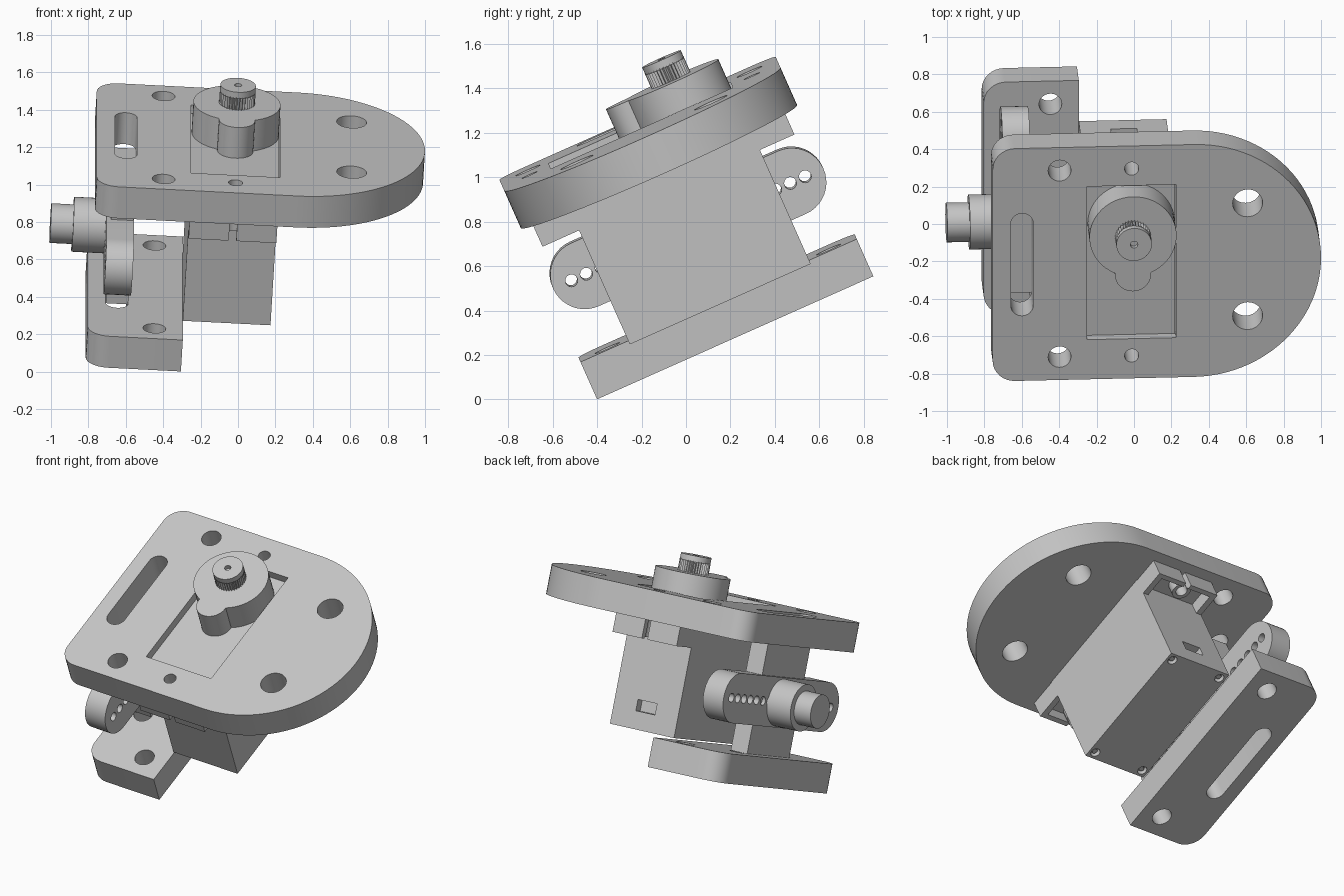
import bpy, bmesh, math
from mathutils import Matrix

if "Cube" in bpy.data.objects:
    bpy.data.objects.remove(bpy.data.objects["Cube"])

grey = bpy.data.materials.new("plain grey")
grey.use_nodes = True
colour = (0.56, 0.56, 0.56, 1)
grey.diffuse_color = colour
grey.node_tree.nodes["Principled BSDF"].inputs["Base Color"].default_value = colour

# The whole assembly leans back and rolls slightly
TILT = Matrix.Rotation(math.radians(24), 4, 'X') @ Matrix.Rotation(math.radians(3.2), 4, 'Y')
parts = []


def arc(cx, cy, r, start, end, n=12):
    angles = [math.radians(start + (end - start) * i / n) for i in range(n + 1)]
    return [(cx + r * math.cos(a), cy + r * math.sin(a)) for a in angles]


def circle(cx, cy, r, n=40):
    return arc(cx, cy, r, 0, 360, n)[:-1]


def rect(x0, x1, y0, y1):
    return [(x0, y0), (x1, y0), (x1, y1), (x0, y1)]


def prism(name, outline, low, high, axis='Z'):
    """Extrude an outline along Z, or an outline in (y, z) along X."""
    bm = bmesh.new()
    place = (lambda p: (p[0], p[1], low)) if axis == 'Z' else (lambda p: (low, p[0], p[1]))
    face = bm.faces.new([bm.verts.new(place(p)) for p in outline])
    top = bmesh.ops.extrude_face_region(bm, geom=[face])["geom"]
    move = (0, 0, high - low) if axis == 'Z' else (high - low, 0, 0)
    bmesh.ops.translate(bm, vec=move, verts=[g for g in top if isinstance(g, bmesh.types.BMVert)])
    bmesh.ops.recalc_face_normals(bm, faces=bm.faces)
    mesh = bpy.data.meshes.new(name)
    bm.to_mesh(mesh)
    bm.free()
    mesh.materials.append(grey)
    obj = bpy.data.objects.new(name, mesh)
    bpy.context.collection.objects.link(obj)
    return obj


def part(*args):
    obj = prism(*args)
    parts.append(obj)
    return obj


def combine(target, outline, low, high, axis='Z', op='DIFFERENCE'):
    tool = prism("cutter", outline, low, high, axis)
    tool.hide_render = True
    mod = target.modifiers.new("cut", 'BOOLEAN')
    mod.operation, mod.object, mod.solver = op, tool, 'EXACT'
    bpy.context.view_layer.objects.active = target
    bpy.ops.object.modifier_apply(modifier=mod.name)
    bpy.data.objects.remove(tool)


# Shared layout
MID = 0.315                      # centre line along y
HALF = 0.68                      # half depth of both plates
LEFT, RIGHT = -0.824, -0.314     # base plate sides
BASE_LOW, BASE_TOP = 0.146, 0.33
PLATE_LOW, PLATE_TOP = 1.022, 1.206
SERVO_X, SERVO_HALF = -0.08, 0.235
FRONT, BACK = -0.13, 0.76        # servo body ends
CORNER = 0.12
rounded_left = (arc(LEFT + CORNER, MID + HALF - CORNER, CORNER, 90, 180, 8)
                + arc(LEFT + CORNER, MID - HALF + CORNER, CORNER, 180, 270, 8))
slot = arc(-0.667, MID + 0.24, 0.06, 0, 180) + arc(-0.667, MID - 0.24, 0.06, 180, 360)


def drill_side(plate, low, high):
    combine(plate, slot, low, high)
    for s in (-1, 1):
        combine(plate, circle(-0.466, MID + s * 0.545, 0.061), low, high)


# Base plate
base = part("base_plate", rounded_left + [(RIGHT, MID - HALF), (RIGHT, MID + HALF)],
            BASE_LOW, BASE_TOP)
drill_side(base, 0, 0.5)

# D-shaped top plate with holes, slot and servo opening
plate = part("top_plate", rounded_left + arc(0.254, MID, HALF, -90, 90, 48),
             PLATE_LOW, PLATE_TOP)
drill_side(plate, 0.9, 1.4)
for s in (-1, 1):
    combine(plate, circle(0.541, MID + s * 0.33, 0.08), 0.9, 1.4)
    combine(plate, circle(SERVO_X, MID + s * 0.547, 0.038), 0.9, 1.4)
x0, x1 = SERVO_X - SERVO_HALF, SERVO_X + SERVO_HALF
combine(plate, rect(x0 - 0.003, x1 + 0.003, FRONT - 0.003, BACK + 0.003), 0.9, 1.4)

# Servo body with cable port and bottom screw holes
body = part("servo_body", rect(x0, x1, FRONT, BACK), 0.338, 1.156)
combine(body, rect(SERVO_X - 0.07, SERVO_X + 0.07, BACK - 0.05, BACK + 0.1), 0.45, 0.52)
for x in (x0 + 0.045, x1 - 0.045):
    for y in (FRONT + 0.045, BACK - 0.045):
        combine(body, circle(x, y, 0.03, 20), 0.3, 0.37)
        part("case_screw", circle(x, y, 0.017, 16), 0.35, 0.38)

# Mounting ears, hollow underneath with a slit boss
for name, inner, outer, hole in (("front_ear", FRONT, -0.31, -0.23), ("back_ear", BACK, 0.93, 0.862)):
    side = 1 if outer > inner else -1
    ear = part(name, rect(x0, x1, *sorted((inner - side * 0.02, outer))), 0.9, 1.021)
    wall = outer - side * 0.03
    combine(ear, rect(x0 + 0.04, x1 - 0.04, *sorted((inner, wall))), 0.85, 0.98)
    combine(ear, circle(SERVO_X, hole, 0.06, 24), 0.91, 0.99, 'Z', 'UNION')
    combine(ear, circle(SERVO_X, hole, 0.036, 24), 0.8, 1.1)
    combine(ear, rect(SERVO_X - 0.02, SERVO_X + 0.02, *sorted((hole, outer + side * 0.1))), 0.8, 1.1)

# Gear housing on top of the servo
SHAFT_Y = 0.522
housing = part("gear_housing", circle(SERVO_X, SHAFT_Y, SERVO_HALF - 0.002, 56), 1.15, 1.336)
combine(housing, circle(SERVO_X, 0.298, 0.096), 1.15, 1.336, 'Z', 'UNION')

# Splined output shaft with a smooth tip
TEETH = 36
teeth = [(SERVO_X + r * math.cos(a), SHAFT_Y + r * math.sin(a))
         for i in range(TEETH * 2)
         for a, r in [(math.pi * i / TEETH, 0.096 if i % 2 else 0.085)]]
part("shaft_spline", teeth, 1.33, 1.41)
tip = part("shaft_tip", circle(SERVO_X, SHAFT_Y, 0.095), 1.405, 1.442)
combine(tip, circle(SERVO_X, SHAFT_Y, 0.02, 16), 1.415, 1.5)

# Spacer standing between the two slots
part("spacer", rect(-0.727, -0.607, 0.07, 0.56), BASE_TOP - 0.001, PLATE_LOW + 0.001)

# Side arm with a row of holes at each end
ARM_Z, ARM_R = 0.665, 0.155
ARM_Y = 0.322
arm = part("side_arm", arc(ARM_Y + 0.51, ARM_Z, ARM_R, -90, 90, 20)
           + arc(ARM_Y - 0.51, ARM_Z, ARM_R, 90, 270, 20), -0.75, -0.603, 'X')
for s in (-1, 1):
    for i in range(7):
        combine(arm, circle(ARM_Y + s * (0.575 - 0.073 * i), ARM_Z, 0.028, 16), -0.9, -0.5, 'X')

# Arm hub
part("hub", circle(ARM_Y + 0.008, ARM_Z, 0.147, 48), -0.922, -0.74, 'X')
part("hub_cap", circle(ARM_Y + 0.008, ARM_Z, 0.106, 48), -1.042, -0.9, 'X')

# Tilt everything and shade the curved walls smoothly
bpy.ops.object.select_all(action='DESELECT')
for obj in parts:
    obj.data.transform(TILT)
    obj.select_set(True)
bpy.context.view_layer.objects.active = parts[0]
bpy.ops.object.shade_smooth_by_angle(angle=math.radians(25))
